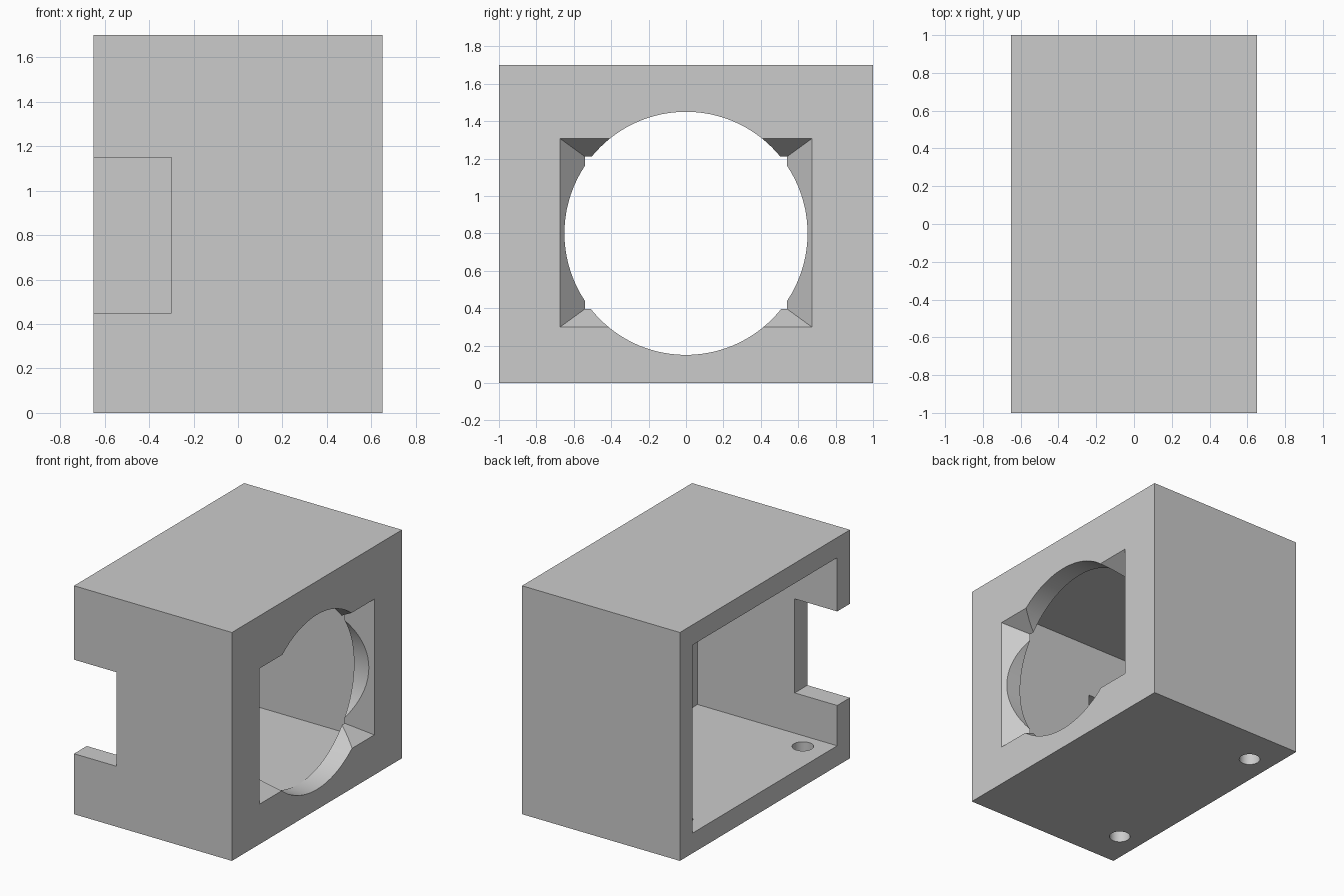
import bpy
import bmesh
from math import radians
from mathutils import Matrix, Vector

default = bpy.data.objects.get("Cube")
if default:
    bpy.data.objects.remove(default, do_unlink=True)

grey = bpy.data.materials.new("plain grey")
grey.use_nodes = True
colour = (0.6, 0.6, 0.6, 1)
grey.diffuse_color = colour
grey.node_tree.nodes["Principled BSDF"].inputs["Base Color"].default_value = colour


def make_object(name, bm):
    bmesh.ops.recalc_face_normals(bm, faces=bm.faces)
    mesh = bpy.data.meshes.new(name)
    bm.to_mesh(mesh)
    bm.free()
    mesh.materials.append(grey)
    obj = bpy.data.objects.new(name, mesh)
    bpy.context.collection.objects.link(obj)
    return obj


def box(name, low, high):
    low, high = Vector(low), Vector(high)
    bm = bmesh.new()
    bmesh.ops.create_cube(bm, size=1)
    bmesh.ops.scale(bm, vec=high - low, verts=bm.verts)
    bmesh.ops.translate(bm, vec=(low + high) / 2, verts=bm.verts)
    return make_object(name, bm)


def cylinder(name, centre, radius, depth, axis, segments):
    bm = bmesh.new()
    turn = Matrix.Rotation(radians(90), 4, "Y") if axis == "X" else Matrix()
    bmesh.ops.create_cone(bm, cap_ends=True, segments=segments, radius1=radius,
                          radius2=radius, depth=depth,
                          matrix=Matrix.Translation(centre) @ turn)
    return make_object(name, bm)


def frustum(name, centre, inner, outer, x_inner, x_outer, extra):
    """Rectangular funnel along x, continued past both ends by extra."""
    bm = bmesh.new()
    bmesh.ops.create_cube(bm, size=2)
    for v in bm.verts:
        x = x_outer + extra if v.co.x > 0 else x_inner - extra
        t = (x - x_inner) / (x_outer - x_inner)
        half = Vector(inner).lerp(Vector(outer), t)
        v.co = (x, v.co.y * half.x, centre + v.co.z * half.y)
    return make_object(name, bm)


def cut(target, cutter):
    mod = target.modifiers.new("cut", "BOOLEAN")
    mod.operation = "DIFFERENCE"
    mod.solver = "EXACT"
    mod.object = cutter
    bpy.ops.object.modifier_apply(modifier=mod.name)
    bpy.data.objects.remove(cutter, do_unlink=True)


# Outer body
housing = box("housing", (-0.65, -1, 0), (0.65, 1, 1.7))
bpy.context.view_layer.objects.active = housing
housing.select_set(True)

# Cavity, open on the -x side
cut(housing, box("cavity_cutter", (-0.8, -0.85, 0.15), (0.5, 0.85, 1.55)))

# Notch in the front wall
cut(housing, box("notch_cutter", (-0.8, -1.1, 0.45), (-0.3, -0.8, 1.15)))

# Tapered window and round opening through the +x wall
cut(housing, frustum("window_cutter", 0.803, (0.54, 0.407), (0.675, 0.505),
                     0.5, 0.65, 0.05))
cut(housing, cylinder("opening_cutter", (0.58, 0, 0.8), 0.65, 0.4, "X", 96))

# Screw holes in the floor
for side in (-1, 1):
    cut(housing, cylinder("screw_hole_cutter", (-0.465, side * 0.71, 0.08),
                          0.073, 0.4, "Z", 48))

bpy.ops.object.shade_smooth_by_angle(angle=radians(30))
